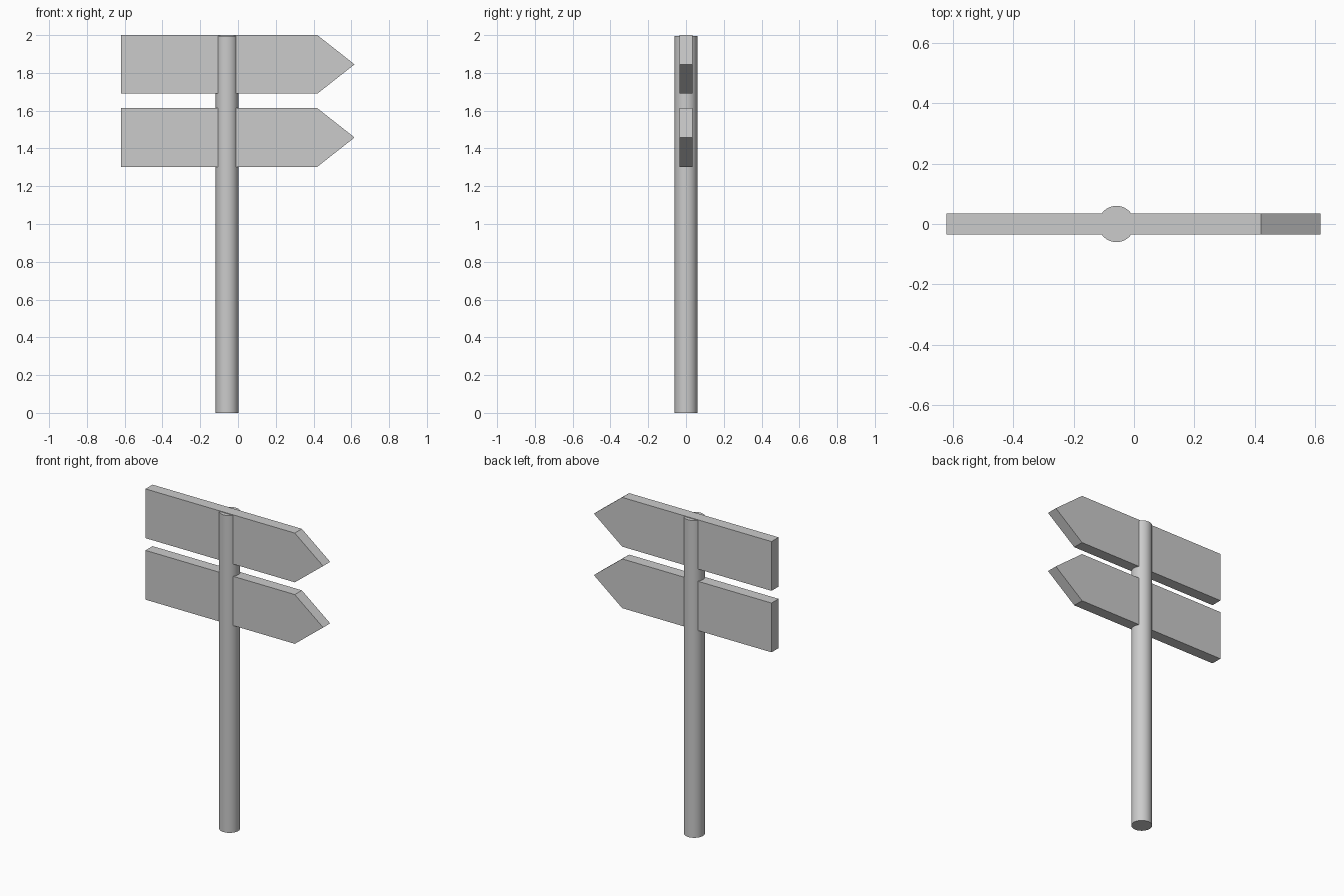
import bpy, bmesh, math

cube = bpy.data.objects.get("Cube")
if cube:
    bpy.data.objects.remove(cube, do_unlink=True)

# Single plain grey
grey = bpy.data.materials.new("light grey")
grey.use_nodes = True
GREY = (0.6, 0.6, 0.6, 1)
grey.diffuse_color = GREY
grey.node_tree.nodes["Principled BSDF"].inputs["Base Color"].default_value = GREY

BOARD_HEIGHT = 0.31
HALF_DEPTH = 0.035


def arrow_board(name, bottom):
    """Pentagonal arrow outline, extruded front to back."""
    top = bottom + BOARD_HEIGHT
    outline = [(-0.62, bottom), (0.42, bottom), (0.617, bottom + BOARD_HEIGHT / 2),
               (0.42, top), (-0.62, top)]
    bm = bmesh.new()
    face = bm.faces.new([bm.verts.new((x, -HALF_DEPTH, z)) for x, z in outline])
    extruded = bmesh.ops.extrude_face_region(bm, geom=[face])
    moved = [v for v in extruded["geom"] if isinstance(v, bmesh.types.BMVert)]
    bmesh.ops.translate(bm, verts=moved, vec=(0, 2 * HALF_DEPTH, 0))
    bmesh.ops.recalc_face_normals(bm, faces=bm.faces)
    mesh = bpy.data.meshes.new(name)
    bm.to_mesh(mesh)
    bm.free()
    mesh.materials.append(grey)
    board = bpy.data.objects.new(name, mesh)
    bpy.context.collection.objects.link(board)


# Round post
POST_HEIGHT = 1.996
bpy.ops.mesh.primitive_cylinder_add(vertices=48, radius=0.06, depth=POST_HEIGHT,
                                    location=(-0.058, 0, POST_HEIGHT / 2))
post = bpy.context.object
post.name = "post"
post.data.materials.append(grey)
bpy.ops.object.shade_smooth_by_angle(angle=math.radians(40))

# Two arrow boards
arrow_board("upper_board", 1.69)
arrow_board("lower_board", 1.303)
